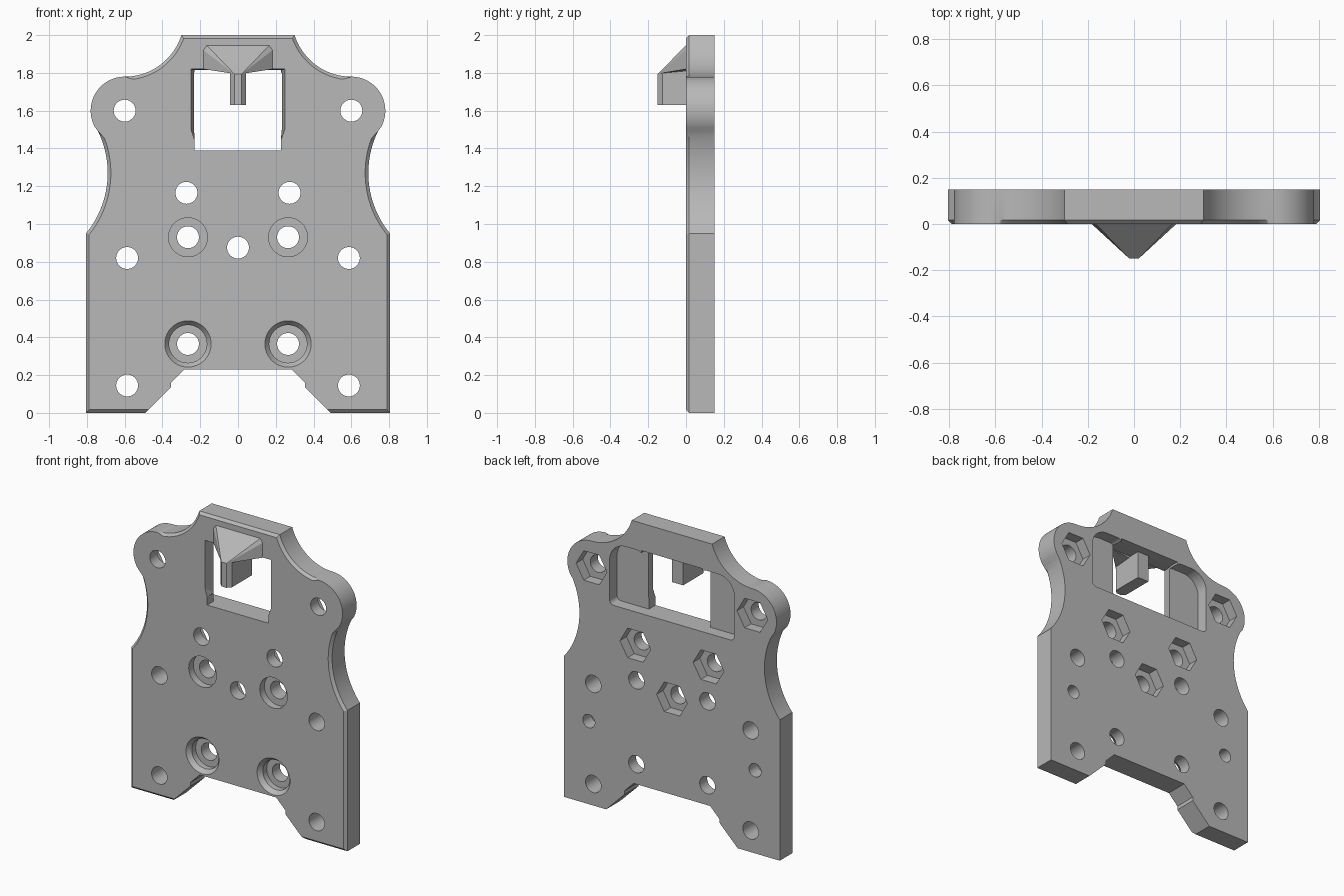
import bpy, bmesh
from math import sin, cos, radians, hypot

if "Cube" in bpy.data.objects:
    bpy.data.objects.remove(bpy.data.objects["Cube"])

grey = bpy.data.materials.new("plain_grey")
grey.use_nodes = True
COLOR = (0.48, 0.48, 0.48, 1)
grey.diffuse_color = COLOR
grey.node_tree.nodes["Principled BSDF"].inputs["Base Color"].default_value = COLOR


def make_object(name, bm):
    bmesh.ops.recalc_face_normals(bm, faces=bm.faces)
    mesh = bpy.data.meshes.new(name)
    bm.to_mesh(mesh)
    bm.free()
    mesh.materials.append(grey)
    obj = bpy.data.objects.new(name, mesh)
    bpy.context.collection.objects.link(obj)
    return obj


def loft(name, sections):
    """Closed solid through (y, xz outline) sections of equal point count."""
    bm = bmesh.new()
    loops = [[bm.verts.new((x, y, z)) for x, z in pts] for y, pts in sections]
    for a, b in zip(loops, loops[1:]):
        for i in range(len(a)):
            j = (i + 1) % len(a)
            bm.faces.new((a[i], a[j], b[j], b[i]))
    bm.faces.new(loops[0])
    bm.faces.new(loops[-1])
    return make_object(name, bm)


def arc(cx, cz, r, start, end, n):
    return [(cx + r * cos(radians(start + (end - start) * i / n)),
             cz + r * sin(radians(start + (end - start) * i / n))) for i in range(n + 1)]


def circle(cx, cz, r, n=40):
    return arc(cx, cz, r, 0, 360, n)[:-1]


def mirrored(pts):
    return [(-x, z) for x, z in pts]


def chamfered(pts, width):
    """Inset the outline except around the ears and the bottom notch."""
    edges = []
    for (x0, z0), (x1, z1) in zip(pts, pts[1:] + pts[:1]):
        mx, mz = (x0 + x1) / 2, (z0 + z1) / 2
        length = hypot(x1 - x0, z1 - z0)
        ear = hypot(abs(mx) - 0.6, mz - 1.6) < 0.183
        notch = abs(mx) < 0.5 and 0.001 < mz < 0.24
        edges.append(((z1 - z0) / length, (x0 - x1) / length, 0 if ear or notch else width))
    result = []
    for i, (x, z) in enumerate(pts):
        ax, az, da = edges[i - 1]
        bx, bz, db = edges[i]
        det = ax * bz - az * bx
        if abs(det) < 0.3:
            d = (da + db) / 2
            vx, vz = (ax + bx) / 2 * d, (az + bz) / 2 * d
        else:
            vx, vz = (da * bz - az * db) / det, (ax * db - da * bx) / det
        result.append((x + vx, z + vz))
    return result


# Plate: right half of the outline, running from the top edge to the notch
T = 0.15
half = arc(0.6, 2.095, 0.315, 197.5, 270, 18)
half[0] = (0.3, 2.0)
half += arc(0.6, 1.6, 0.18, 90, -29, 24)[1:]
half += arc(1.193, 1.27, 0.503, 151, 219.5, 24)[1:-1]
half += [(0.805, 0.95), (0.805, 0), (0.49, 0), (0.355, 0.135), (0.355, 0.16), (0.285, 0.23)]
outline = half + mirrored(half[::-1])
# the outline runs clockwise, so the chamfer normals need a flip
inset = chamfered(outline, 0.017)
plate = loft("mounting_plate", [(0, inset), (0.017, outline), (T, outline)])


def cut(sections):
    cutter = loft("cutter", sections)
    cutter.hide_render = True
    mod = plate.modifiers.new("cut", "BOOLEAN")
    mod.operation = "DIFFERENCE"
    mod.solver = "EXACT"
    mod.object = cutter
    bpy.context.view_layer.objects.active = plate
    bpy.ops.object.modifier_apply(modifier=mod.name)
    bpy.data.objects.remove(cutter)


def cut_straight(pts, y0, y1):
    cut([(y0, pts), (y1, pts)])


FRONT, BACK = -0.05, T + 0.05

# Window with flared front edge
cut_straight([(-0.23, 1.39), (0.228, 1.39), (0.228, 1.815), (-0.23, 1.815)], FRONT, BACK)


def flare(w, top):
    side = [(0.2, 1.42), (0.228, 1.44), (w, 1.5), (w, top)]
    return side + mirrored(side[::-1])


cut([(-0.01, flare(0.25, 1.823)), (0.08, flare(0.23, 1.812))])

# Rear pockets either side of the window
wing = [(0.2, 1.39)] + arc(0.435, 1.42, 0.03, -90, 0, 6) + arc(0.345, 1.69, 0.12, 0, 90, 12)
wing += arc(0.26, 1.76, 0.05, 90, 150, 6) + [(0.2, 1.76)]
for pts in (wing, mirrored(wing)):
    cut_straight(pts, 0.07, BACK)

# Screw holes, nut traps, counterbores and blind holes
for s in (-1, 1):
    for x, z in ((0.6, 1.6), (0.273, 1.165), (0.587, 0.82), (0.587, 0.145),
                 (0.265, 0.93), (0.265, 0.365)):
        cut_straight(circle(s * x, z, 0.058), FRONT, BACK)
    for x, z in ((0.6, 1.6), (0.273, 1.165)):
        cut_straight(circle(s * x, z, 0.115, 6), 0.08, BACK)
    cut_straight(circle(s * 0.265, 0.93, 0.103), FRONT, 0.05)
    cut_straight(circle(s * 0.265, 0.365, 0.1), FRONT, 0.07)
    cut([(-0.02, circle(s * 0.265, 0.365, 0.138)), (0.03, circle(s * 0.265, 0.365, 0.1))])
    cut_straight(circle(s * 0.62, 0.56, 0.045), 0.06, BACK)
cut_straight(circle(0, 0.875, 0.058), FRONT, BACK)
cut_straight(circle(0, 0.875, 0.115, 6), 0.08, BACK)


def hull(name, pts):
    bm = bmesh.new()
    for x, y, z in pts:
        for s in (-1, 1):
            bm.verts.new((s * x, y, z))
    bmesh.ops.convex_hull(bm, input=bm.verts)
    bmesh.ops.dissolve_limit(bm, angle_limit=0.02, verts=bm.verts, edges=bm.edges)
    return make_object(name, bm)


# Hook: sloped bracket above the window and a hanging nose
bracket = hull("hook_bracket", [
    (0.183, 0.004, 1.82), (0.183, 0.004, 1.92), (0.165, 0.004, 1.945),
    (0.183, 0, 1.82), (0.183, 0, 1.92), (0.165, 0, 1.945),
    (0.04, -0.125, 1.81), (0.02, -0.15, 1.795), (0.04, 0, 1.81)])
nose = hull("hook_nose", [(x, y, z) for z in (1.63, 1.815) for x, y in
                          ((0.018, -0.15), (0.042, -0.125), (0.042, 0.09))
                          if not (z > 1.8 and y < -0.14)] + [(0.018, -0.15, 1.795)])

for obj in (plate, bracket, nose):
    bpy.ops.object.select_all(action="DESELECT")
    obj.select_set(True)
    bpy.context.view_layer.objects.active = obj
    bpy.ops.object.shade_smooth_by_angle(angle=radians(20))
